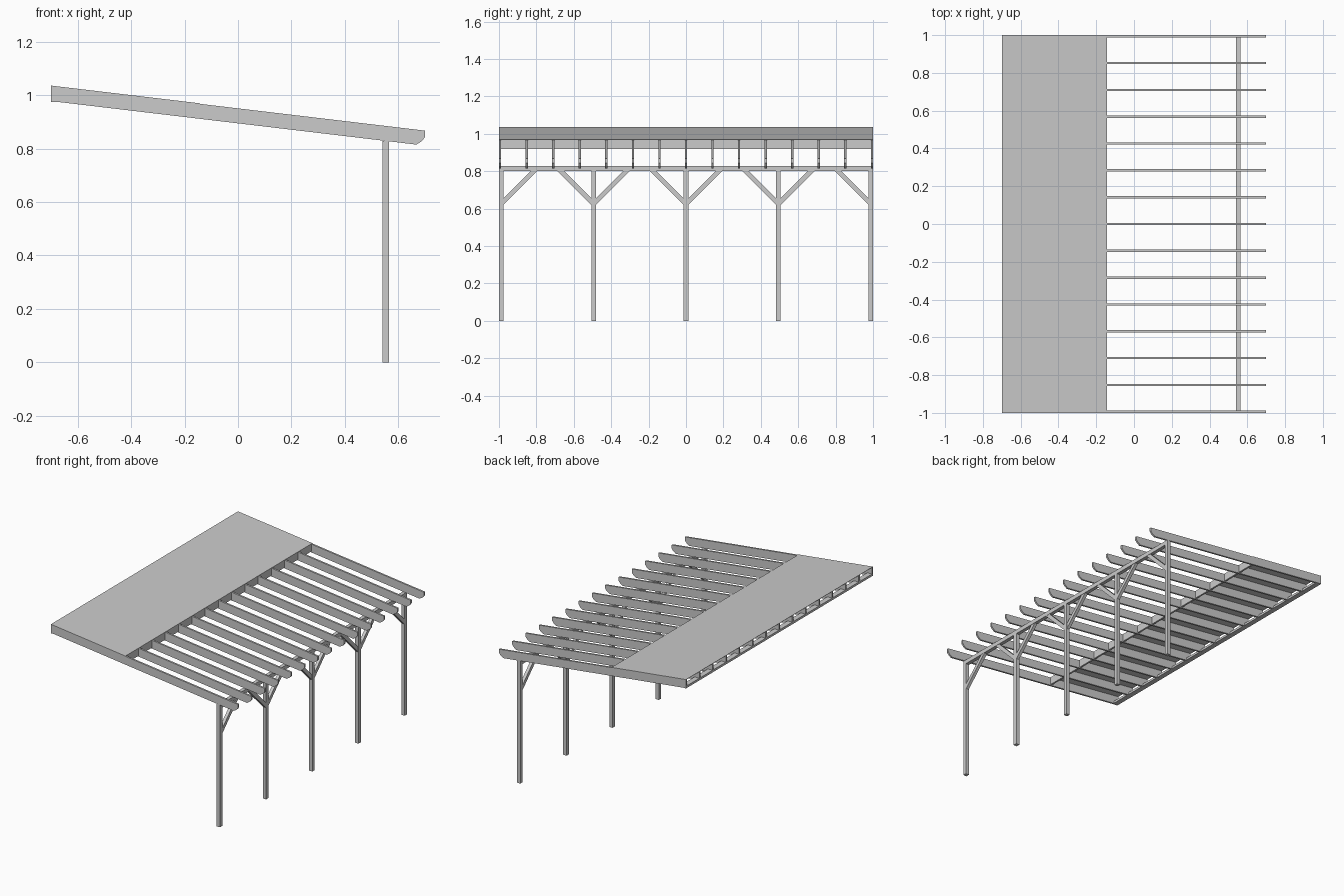
import bpy, bmesh
from mathutils import Vector

if "Cube" in bpy.data.objects:
    bpy.data.objects.remove(bpy.data.objects["Cube"])

SLOPE = -0.119
def top(x):
    return 1.0335 + SLOPE * (x + 0.7)

def prism(name, pts, axis, a, b):
    """Extrude a 2D profile: axis 'y' uses (x,z) points, axis 'x' uses (y,z) points."""
    place = (lambda p, t: Vector((p[0], t, p[1]))) if axis == 'y' else (lambda p, t: Vector((t, p[0], p[1])))
    bm = bmesh.new()
    lo = [bm.verts.new(place(p, a)) for p in pts]
    hi = [bm.verts.new(place(p, b)) for p in pts]
    n = len(pts)
    bm.faces.new(lo)
    bm.faces.new(hi[::-1])
    for i in range(n):
        j = (i + 1) % n
        bm.faces.new((lo[i], hi[i], hi[j], lo[j]))
    bmesh.ops.recalc_face_normals(bm, faces=bm.faces)
    me = bpy.data.meshes.new(name)
    bm.to_mesh(me)
    bm.free()
    ob = bpy.data.objects.new(name, me)
    bpy.context.collection.objects.link(ob)
    return ob

def box(name, x0, x1, y0, y1, z0, z1):
    return prism(name, [(x0, z0), (x1, z0), (x1, z1), (x0, z1)], 'y', y0, y1)

# Sloping rafters with a shaped tail and a flat seat at the wall end
T = 0.006
ys = [-0.994 + i * 1.988 / 14 for i in range(15)]
D = 0.056
profile = [(-0.7, top(-0.7)), (-0.7, 0.975), (-0.68, 0.975), (-0.66, top(-0.66) - D),
           (0.668, top(0.668) - D), (0.688, 0.828), (0.7, 0.843), (0.7, top(0.7))]
for y in ys:
    prism("rafter", profile, 'y', y - T, y + T)

# Thin roof sheet over the wall half
x0, x1 = -0.7, -0.143
prism("roof_sheet", [(x0, top(x0)), (x1, top(x1)), (x1, top(x1) + 0.002), (x0, top(x0) + 0.002)], 'y', -1, 1)

# Wall plate and blocking between rafters
box("wall_plate", -0.7, -0.665, -1, 1, 0.975, 0.990)
for ya, yb in zip(ys, ys[1:]):
    box("blocking", -0.155, -0.143, ya + T, yb - T, top(-0.143) - 0.05, top(-0.143))

# Front beam, posts and diagonal braces
BX0, BX1 = 0.54, 0.565
box("front_beam", BX0, BX1, -1, 1, 0.80, 0.828)
H = 0.0125
for i in range(5):
    y = -0.9875 + i * 0.49375
    box("post", BX0, BX1, y - H, y + H, 0, 0.80)
    for s in (-1, 1):
        if abs(y + s * 0.2) > 1:
            continue
        a = y + s * H
        prism("brace", [(a, 0.62), (a + s * 0.18, 0.80), (a + s * 0.145, 0.80), (a, 0.655)],
              'x', BX0 + 0.002, BX1 - 0.002)
